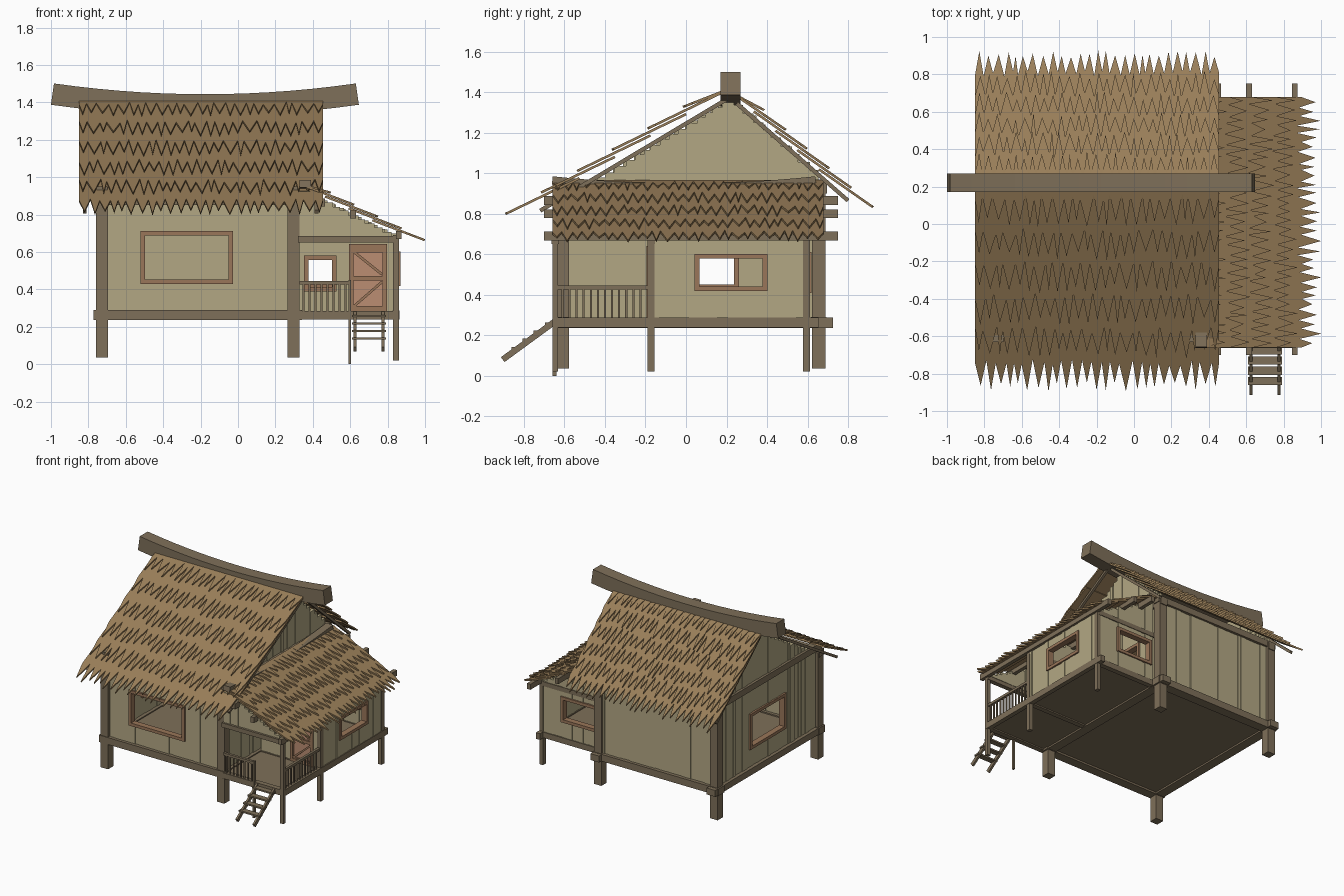
import bpy, bmesh, random
from mathutils import Vector, Matrix

if "Cube" in bpy.data.objects:
    bpy.data.objects.remove(bpy.data.objects["Cube"])

random.seed(4)

def material(name, rgb):
    m = bpy.data.materials.new(name)
    m.diffuse_color = (*rgb, 1)
    m.use_nodes = True
    m.node_tree.nodes["Principled BSDF"].inputs["Base Color"].default_value = m.diffuse_color
    return m

WOOD = material("dark_wood", (.21, .16, .10))
PLANK = material("pale_planks", (.45, .39, .23))
THATCH = material("thatch", (.32, .21, .10))
FRAME = material("frame_wood", (.32, .18, .10))
DOOR = material("door_wood", (.50, .27, .17))

def finish(name, bm, mat):
    bmesh.ops.recalc_face_normals(bm, faces=bm.faces)
    me = bpy.data.meshes.new(name)
    bm.to_mesh(me)
    bm.free()
    me.materials.append(mat)
    ob = bpy.data.objects.new(name, me)
    bpy.context.collection.objects.link(ob)
    return ob

def boxes(name, spans, mat=WOOD):
    """Each span is (x0, x1, y0, y1, z0, z1)."""
    bm = bmesh.new()
    for x0, x1, y0, y1, z0, z1 in spans:
        m = Matrix.Translation(((x0+x1)/2, (y0+y1)/2, (z0+z1)/2)) @ Matrix.Diagonal((x1-x0, y1-y0, z1-z0, 1))
        bmesh.ops.create_cube(bm, size=1, matrix=m)
    return finish(name, bm, mat)

def bars(name, items, mat=WOOD):
    """Each item is (start, end, width, depth)."""
    bm = bmesh.new()
    for p, q, w, d in items:
        p, q = Vector(p), Vector(q)
        m = (Matrix.Translation((p+q)/2) @ (q-p).to_track_quat('Z', 'Y').to_matrix().to_4x4()
             @ Matrix.Diagonal((w, d, (q-p).length, 1)))
        bmesh.ops.create_cube(bm, size=1, matrix=m)
    return finish(name, bm, mat)

def sagging_beam(name, axis, mid, half, sag, width, thick, n=14):
    bm = bmesh.new()
    rings = []
    side = Vector((0, 1, 0)) if axis == 'x' else Vector((1, 0, 0))
    along = Vector((1, 0, 0)) if axis == 'x' else Vector((0, 1, 0))
    for i in range(n+1):
        t = 2*i/n - 1
        slope = 2*sag*t/half
        c = Vector(mid) + along*half*t + Vector((0, 0, sag*t*t))
        up = (Vector((0, 0, 1)) - along*slope).normalized()
        rings.append([bm.verts.new(c + side*a*width/2 + up*b*thick/2)
                      for a, b in ((-1, -1), (1, -1), (1, 1), (-1, 1))])
    for a, b in zip(rings, rings[1:]):
        for k in range(4):
            bm.faces.new((a[k], a[(k+1) % 4], b[(k+1) % 4], b[k]))
    bm.faces.new(rings[0])
    bm.faces.new(rings[-1])
    return finish(name, bm, WOOD)

def wall(name, axis, at, a0, a1, z0, top, openings=()):
    """Vertical boards; openings are (a, b, z_low, z_high)."""
    stops = sorted({a0, a1, *[v for o in openings for v in o[:2]]})
    spans, frames = [], []
    def add(lst, a, b, z_lo, z_hi, t):
        lst.append((a, b, at-t, at+t, z_lo, z_hi) if axis == 'x' else (at-t, at+t, a, b, z_lo, z_hi))
    for s, e in zip(stops, stops[1:]):
        n = max(1, round((e-s)/.045))
        cuts = [s] + [s+(e-s)*(i+random.uniform(-.25, .25))/n for i in range(1, n)] + [e]
        for a, b in zip(cuts, cuts[1:]):
            c, t = (a+b)/2, random.uniform(.008, .015)
            low = z0
            for o in openings:
                if o[0] < c < o[1]:
                    if o[2] > low + .001:
                        add(spans, a, b, low, o[2], t)
                    low = o[3]
            if top(c) > low:
                add(spans, a, b, low, top(c), t)
    for a, b, lo, hi in openings:
        f = .012
        for v in (a, b):
            add(frames, v-f, v+f, lo-f, hi+f, .024)
        for v in (lo, hi):
            add(frames, a+f, b-f, v-f, v+f, .024)
    boxes(name, spans, PLANK)
    if frames:
        boxes(name + "_opening_frame", frames, FRAME)

def thatch(name, start, end, across, width, count, rows, tooth, lift=.035, thick=.012):
    """Overlapping rows of pointed leaves from the top edge down to the eave."""
    bm = bmesh.new()
    start, across = Vector(start), Vector(across)
    down = Vector(end) - start
    length = down.length
    down.normalize()
    up = across.cross(down)
    if up.z < 0:
        up = -up
    step = (length - .02)/rows
    for r in range(rows):
        tip = step*(r+1)
        root = tip - tooth
        d0 = max(0, root - step - .03)
        cuts = [width*(i + (random.uniform(-.25, .25) if 0 < i < count else 0))/count for i in range(count+1)]
        roots = [root + random.uniform(-.02, .02) for _ in cuts]
        for i in range(count):
            a, b = cuts[i], cuts[i+1]
            end_d = tip + random.uniform(-.035, .02)
            outline = ((a, d0), (b, d0), (b, roots[i+1]), ((a+b)/2, end_d), (a, roots[i]))
            layers = []
            for h in (0, thick):
                layers.append([bm.verts.new(start + across*u + down*d + up*(h + lift*(d-d0)/(tip-d0)))
                               for u, d in outline])
            bm.faces.new(layers[0])
            bm.faces.new(layers[1])
            for k in range(5):
                j = (k+1) % 5
                bm.faces.new((layers[0][k], layers[0][j], layers[1][j], layers[1][k]))
    return finish(name, bm, THATCH)

# Main house posts and frame
XL, XR, YF, YB = -.727, .297, -.61, .655
def gable(y):
    return min(1.375 - .6*(.19-y), 1.375 - .87*(y-.25)) - .03
boxes("main_posts", [(x-.033, x+.033, y-.033, y+.033, .035, z)
                     for x in (XL, XR) for y, z in ((YF, .88), (YB, .96))])
boxes("floor_beams", [(XL-.045, XR+.045, y-.038, y+.038, .235, .29) for y in (YF, YB)]
      + [(x-.038, x+.038, YF-.03, YB+.07, .237, .288) for x in (XL, XR)])
boxes("wall_top_beams", [(XL-.04, XR+.04, YF-.03, YF+.03, .85, .90),
                         (XL-.04, XR+.04, YB-.03, YB+.03, .92, .97)]
      + [(x-.03, x+.03, YF-.02, YB+.04, .90, .95) for x in (XL, XR)])
boxes("main_floor", [(XL, XR, YF, YB, .25, .28)])

# Main house walls
wall("front_wall", 'x', YF, XL, XR, .27, lambda a: .88, [(-.51, -.04, .44, .70)])
wall("back_wall", 'x', YB, XL, XR, .27, lambda a: .95)
wall("left_gable_wall", 'y', XL, YF, YB, .27, gable, [(-.18, .25, .44, .70)])
wall("right_gable_wall", 'y', XR, YF, YB, .27, gable, [(.0, .42, .29, .68)])

# Main roof
sagging_beam("ridge_beam", 'x', (-.177, .22, 1.386), .815, .058, .10, .115)
thatch("front_thatch", (-.85, .20, 1.405), (-.85, -.87, .762), (1, 0, 0), 1.305, 25, 6, .15)
thatch("back_thatch", (-.85, .235, 1.385), (-.85, .895, .80), (1, 0, 0), 1.305, 27, 6, .13)
bars("rafters", [((x, .2, 1.365), (x, -.72, .815), .02, .02) for x in (-.82, .42)]
     + [((x, .25, 1.345), (x, .80, .865), .02, .02) for x in (-.82, .42)])

# Side room and porch frame
XO, YP, YM, YE = .845, -.645, -.172, .595
def lean(x):
    return .935 - .5*(x-.34)
boxes("porch_posts", [(XO-.015, XO+.015, y-w, y+w, .02, .69) for y, w in ((YP, .013), (YM, .017), (YE, .017))]
      + [(.59, .605, -.66, -.64, 0, .45)])
boxes("porch_floor", [(XR, XO, YP, YE, .25, .28)])
boxes("porch_floor_beams", [(.32, .86, y-.02, y+.02, .24, .285) for y in (YP+.01, YM, YE)]
      + [(XO-.018, XO+.018, YP, YE+.06, .238, .287)])
boxes("porch_lintels", [(.32, .86, y-.018, y+.018, .65, .685) for y in (YP, YM, YE)])
boxes("porch_purlins", [(x-.015, x+.015, -.70, .75, z-.022, z+.022)
                        for x, z in ((.45, .865), (.615, .80), (.86, .69))])
sagging_beam("porch_top_beam", 'y', (.36, -.01, .93), .65, .035, .06, .04)

# Side room walls and door
wall("porch_front_infill", 'x', YP+.01, .33, .82, .68, lean)
wall("room_front_wall", 'x', YM, .33, XO, .28, lean, [(.365, .515, .40, .57), (.605, .785, .29, .63)])
wall("room_back_wall", 'x', YE, .33, XO, .28, lean, [(.36, .66, .42, .60)])
wall("room_side_wall", 'y', XO, YM, YE, .28, lambda a: .67, [(.055, .39, .43, .59)])
boxes("door_panel", [(.61, .78, YM-.008, YM+.008, .285, .62)], DOOR)
boxes("door_rails", [(.61, .78, YM-.02, YM, z-.012, z+.012) for z in (.30, .46, .61)], FRAME)
bars("door_braces", [((.62, YM-.014, .60), (.77, YM-.014, .48), .014, .014),
                     ((.62, YM-.014, .31), (.77, YM-.014, .44), .014, .014)], FRAME)

# Railings
boxes("railing_bars", [(.33, .60, YP-.01, YP+.01, .425, .445), (XO-.01, XO+.01, YP, YM, .425, .445)])
boxes("balusters", [(x-.005, x+.005, YP-.005, YP+.005, .28, .43) for x in [.35+.032*i for i in range(8)]]
      + [(XO-.005, XO+.005, y-.005, y+.005, .28, .43) for y in [YP+.035*i for i in range(1, 13)]])

# Porch roof
thatch("porch_thatch", (.335, -.66, .955), (.985, -.66, .63), (0, 1, 0), 1.34, 27, 5, .11, .028)

# Ladder
bars("ladder_rails", [((x, -.905, .08), (x, -.645, .27), .016, .03) for x in (.625, .775)])
boxes("ladder_steps", [(.61, .79, y-.022, y+.022, z-.006, z+.006)
                       for y, z in [(-.84+.055*i, .137+.04*i) for i in range(4)]])
